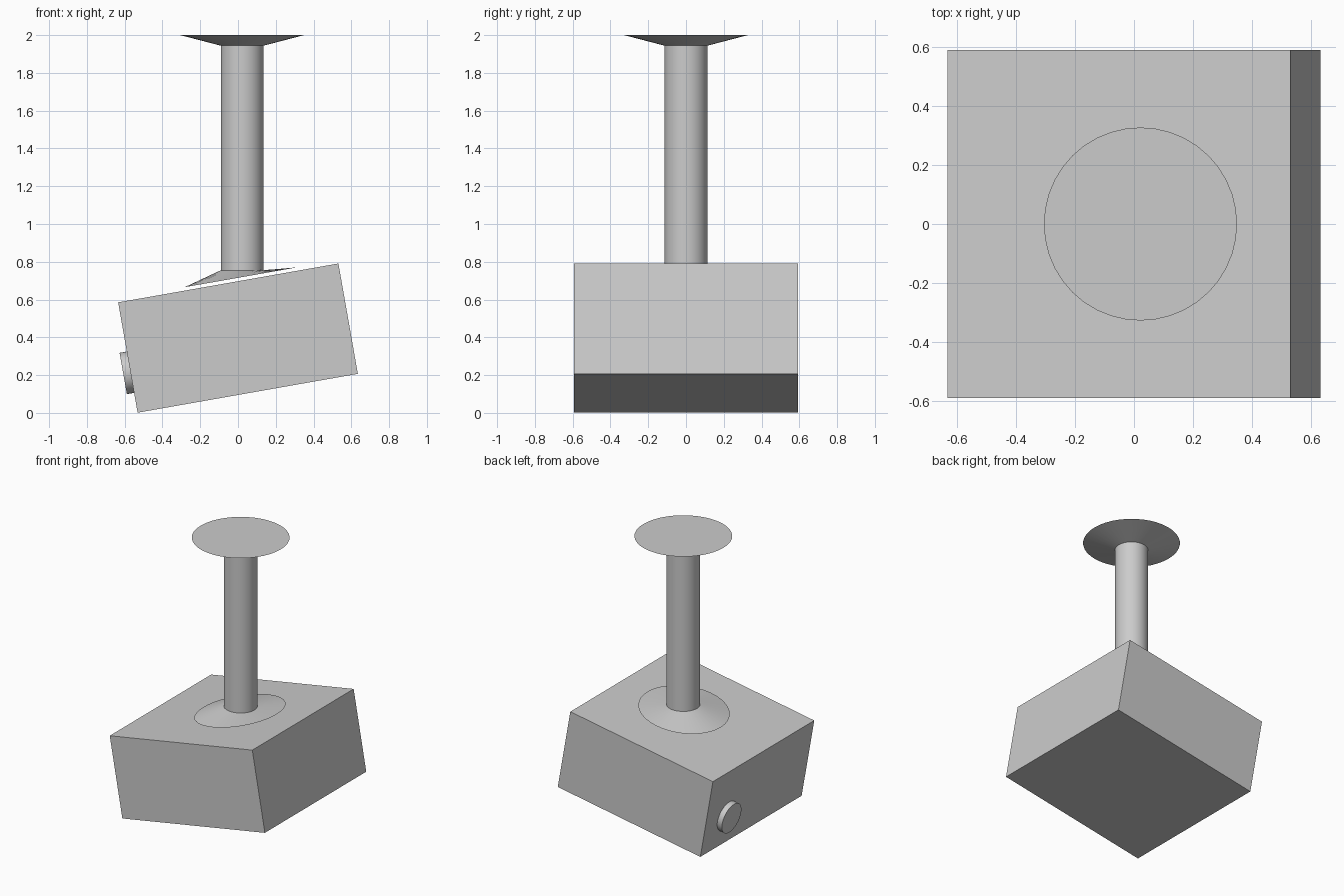
import bpy, bmesh
from math import radians, sin, cos, pi
from mathutils import Matrix

if "Cube" in bpy.data.objects:
    bpy.data.objects.remove(bpy.data.objects["Cube"])

SEG = 40
TILT = Matrix.Translation((0, 0, 0.396)) @ Matrix.Rotation(radians(-10), 4, 'Y')


def make(name, bm, smooth=False):
    bmesh.ops.recalc_face_normals(bm, faces=bm.faces)
    mesh = bpy.data.meshes.new(name)
    bm.to_mesh(mesh)
    bm.free()
    obj = bpy.data.objects.new(name, mesh)
    bpy.context.collection.objects.link(obj)
    if smooth:
        bpy.ops.object.select_all(action='DESELECT')
        obj.select_set(True)
        bpy.context.view_layer.objects.active = obj
        bpy.ops.object.shade_smooth_by_angle(angle=radians(20))
    return obj


# Tilted square block
bm = bmesh.new()
bmesh.ops.create_cube(bm, size=1, matrix=TILT @ Matrix.Diagonal((1.184, 1.184, 0.593, 1)))
make("block", bm)

# Round button low on the left side
bm = bmesh.new()
place = TILT @ Matrix.Translation((-0.606, 0.335, -0.079)) @ Matrix.Rotation(pi / 2, 4, 'Y')
bmesh.ops.create_cone(bm, cap_ends=True, segments=SEG, radius1=0.111, radius2=0.111,
                      depth=0.05, matrix=place)
make("side_button", bm, True)

# Upright stem lofted through rings: (centre x, radius x, radius y, z, slope)
rings = [(0.016, 0.299, 0.32, 0.718, 0.1763),
         (0.022, 0.113, 0.113, 0.755, 0),
         (0.022, 0.113, 0.113, 1.944, 0),
         (0.022, 0.328, 0.328, 2.0, 0)]
bm = bmesh.new()
loops = []
for cx, rx, ry, z, slope in rings:
    angles = [2 * pi * i / SEG for i in range(SEG)]
    loops.append([bm.verts.new((cx + rx * cos(a), ry * sin(a), z + slope * rx * cos(a)))
                  for a in angles])
for low, high in zip(loops, loops[1:]):
    for i in range(SEG):
        j = (i + 1) % SEG
        bm.faces.new((low[i], low[j], high[j], high[i]))
bm.faces.new(loops[0][::-1])
bm.faces.new(loops[-1])
make("flanged_stem", bm, True)
